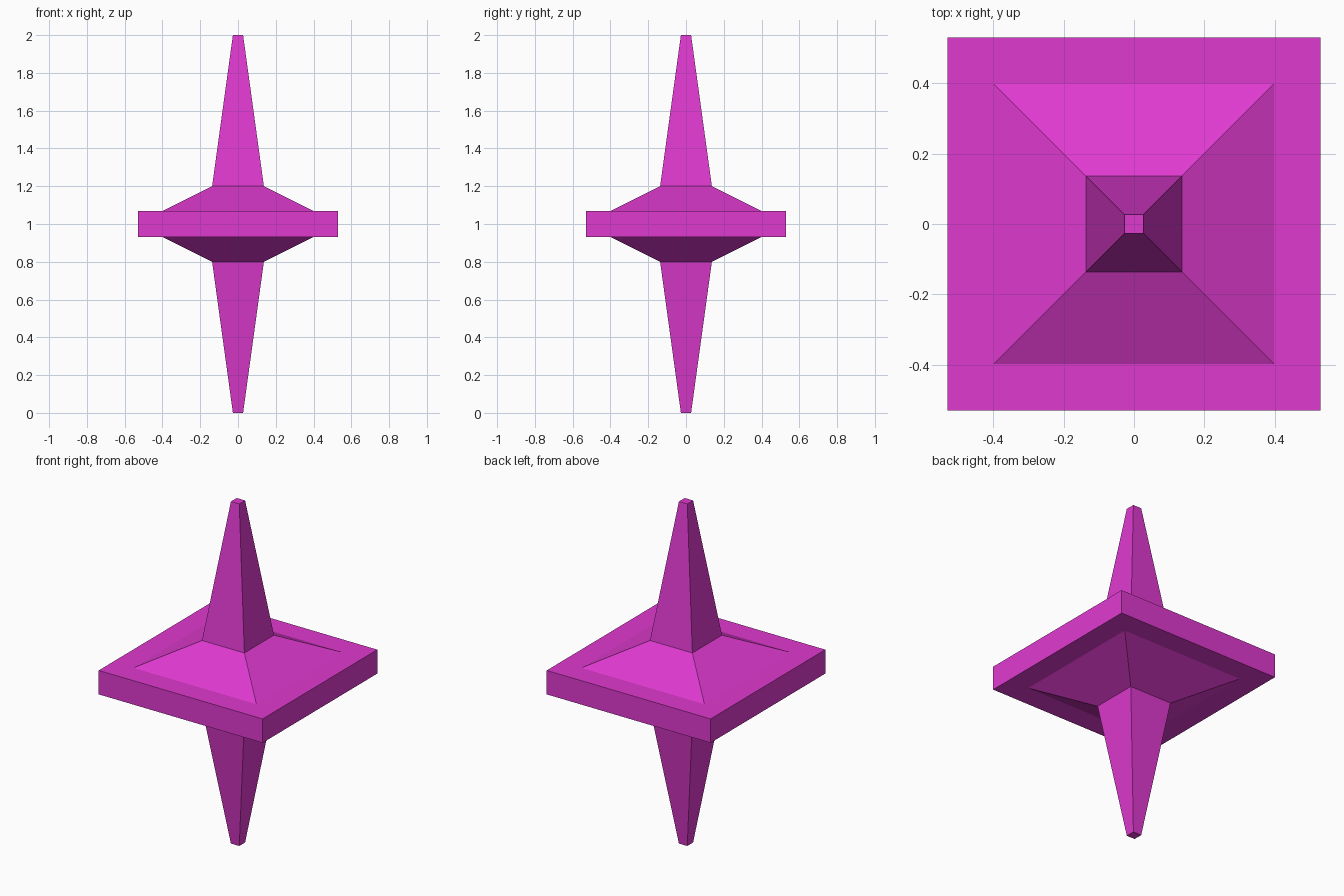
import bpy
import bmesh

if "Cube" in bpy.data.objects:
    bpy.data.objects.remove(bpy.data.objects["Cube"])

magenta = bpy.data.materials.new("magenta")
magenta.diffuse_color = (0.74, 0.042, 0.63, 1)
magenta.use_nodes = True
magenta.node_tree.nodes["Principled BSDF"].inputs["Base Color"].default_value = magenta.diffuse_color


def square_loft(name, profile):
    """Stack square rings of (half width, height), then cap both ends."""
    bm = bmesh.new()
    rings = [[bm.verts.new((sx * h, sy * h, z))
              for sx, sy in ((-1, -1), (1, -1), (1, 1), (-1, 1))]
             for h, z in profile]
    for low, high in zip(rings, rings[1:]):
        for i in range(4):
            j = (i + 1) % 4
            bm.faces.new((low[i], low[j], high[j], high[i]))
    bm.faces.new(rings[0][::-1])
    bm.faces.new(rings[-1])
    bmesh.ops.recalc_face_normals(bm, faces=bm.faces)
    mesh = bpy.data.meshes.new(name)
    bm.to_mesh(mesh)
    bm.free()
    mesh.materials.append(magenta)
    obj = bpy.data.objects.new(name, mesh)
    bpy.context.collection.objects.link(obj)
    return obj


# Half profile from the bottom tip: spike, sloped collar, square plate
half = [(0.027, 0.0), (0.137, 0.8), (0.398, 0.93), (0.53, 0.93)]

# The upper half mirrors the lower half about z = 1
square_loft("double_spike_top", half + [(h, 2 - z) for h, z in reversed(half)])
